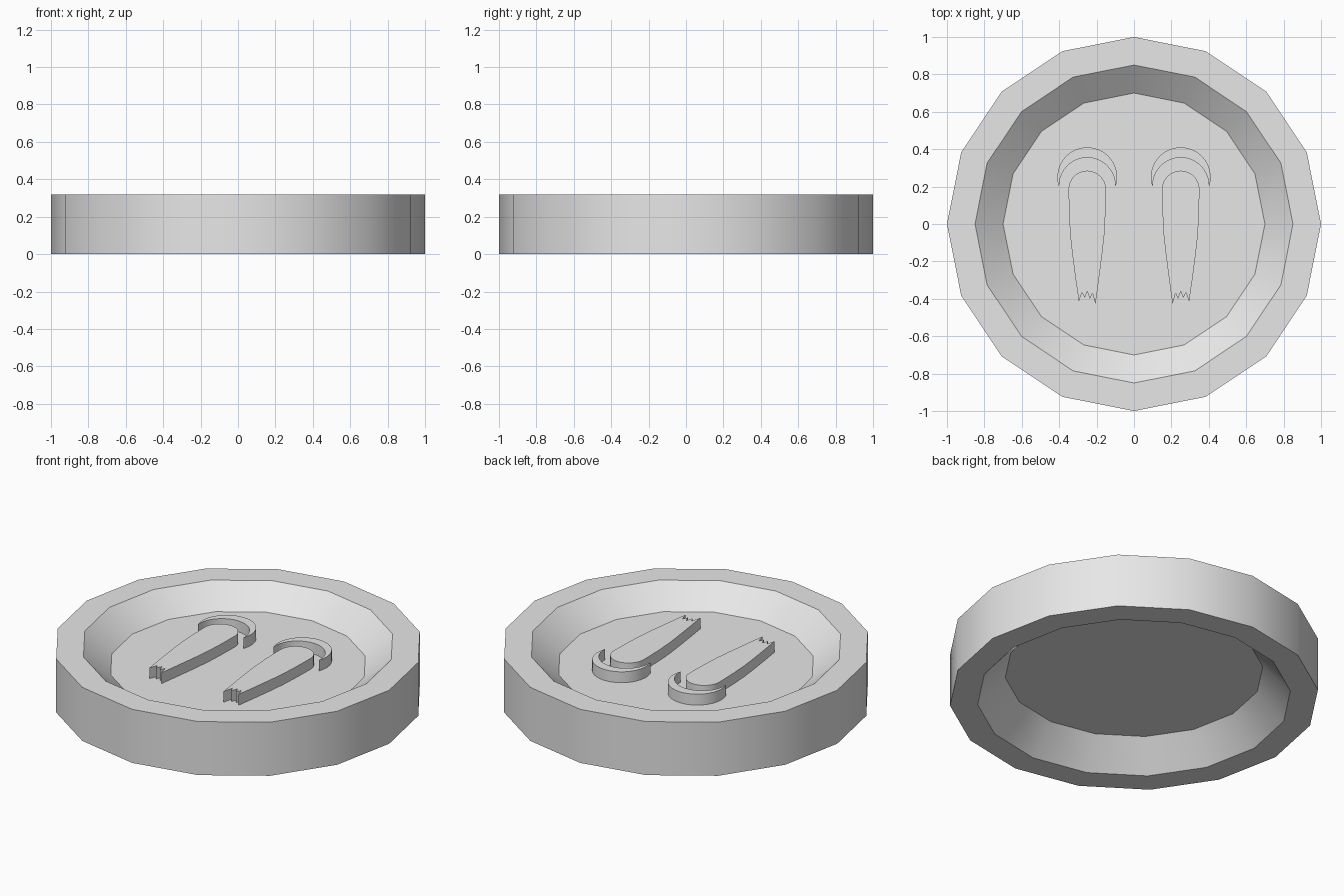
import bpy, bmesh
from math import sin, cos, pi, atan2, radians

cube = bpy.data.objects.get("Cube")
if cube:
    bpy.data.objects.remove(cube, do_unlink=True)

FLOOR_TOP = 0.20     # upper recess floor
FLOOR_BOTTOM = 0.16  # lower recess floor
RELIEF_TOP = 0.265   # top of the raised shapes

grey = bpy.data.materials.new("plain_grey")
grey.use_nodes = True
grey.diffuse_color = (0.8, 0.8, 0.8, 1)
grey.node_tree.nodes["Principled BSDF"].inputs["Base Color"].default_value = (0.8, 0.8, 0.8, 1)


def finish(name, bm):
    """Turn a bmesh into a smooth-by-angle object."""
    bmesh.ops.recalc_face_normals(bm, faces=bm.faces[:])
    mesh = bpy.data.meshes.new(name)
    bm.to_mesh(mesh)
    bm.free()
    mesh.materials.append(grey)
    obj = bpy.data.objects.new(name, mesh)
    bpy.context.collection.objects.link(obj)
    bpy.ops.object.select_all(action='DESELECT')
    obj.select_set(True)
    bpy.context.view_layer.objects.active = obj
    bpy.ops.object.shade_smooth_by_angle(angle=radians(30))
    return obj


def lathe(name, profile, sides):
    """Revolve (radius, z) points and cap both ends."""
    bm = bmesh.new()
    rings = [[bm.verts.new((r * cos(2 * pi * i / sides), r * sin(2 * pi * i / sides), z))
              for i in range(sides)] for r, z in profile]
    for a, b in zip(rings, rings[1:]):
        for i in range(sides):
            j = (i + 1) % sides
            bm.faces.new((a[i], a[j], b[j], b[i]))
    bm.faces.new(rings[0])
    bm.faces.new(rings[-1])
    return finish(name, bm)


def relief(name, outline, offset_x):
    """Extrude a flat outline up from the floor and mirror it across x."""
    bm = bmesh.new()
    base = bm.faces.new([bm.verts.new((x + offset_x, y, FLOOR_TOP - 0.01)) for x, y in outline])
    top = bmesh.ops.extrude_face_region(bm, geom=[base], use_keep_orig=True)
    verts = [g for g in top["geom"] if isinstance(g, bmesh.types.BMVert)]
    bmesh.ops.translate(bm, verts=verts, vec=(0, 0, RELIEF_TOP - FLOOR_TOP + 0.01))
    obj = finish(name, bm)
    mirror = obj.modifiers.new("mirror", 'MIRROR')
    mirror.use_axis[0] = True
    return obj


def arc(cy, r, start, end, steps):
    return [(r * cos(start + (end - start) * i / steps),
             cy + r * sin(start + (end - start) * i / steps)) for i in range(steps + 1)]


# Sixteen-sided disc, recessed on both faces
lathe("disc", [(0.7, FLOOR_TOP), (0.85, 0.32), (1, 0.32),
               (1, 0), (0.85, 0), (0.7, FLOOR_BOTTOM)], 16)

# Tapering raised tongues with a ragged lower end
right_side = [(0.097, 0.05), (0.091, -0.06), (0.08, -0.16), (0.063, -0.29)]
left_side = [(-x, y) for x, y in reversed(right_side)]
ragged_end = [(0.045, -0.415), (0.028, -0.365), (0.014, -0.395), (0, -0.36),
              (-0.014, -0.4), (-0.028, -0.37), (-0.044, -0.43)]
relief("tongues", arc(0.185, 0.1, pi, 0, 16) + right_side + ragged_end + left_side, 0.25)

# Crescents around the tongue heads
tip_x, tip_y = 0.15, 0.195
a_out = atan2(tip_y - 0.25, tip_x)
a_in = atan2(tip_y - 0.205, tip_x)
outer = arc(0.25, 0.16, a_out, pi - a_out, 20)
inner = arc(0.205, 0.15, pi - a_in, a_in, 20)[1:-1]
relief("crescents", outer + inner, 0.25)
